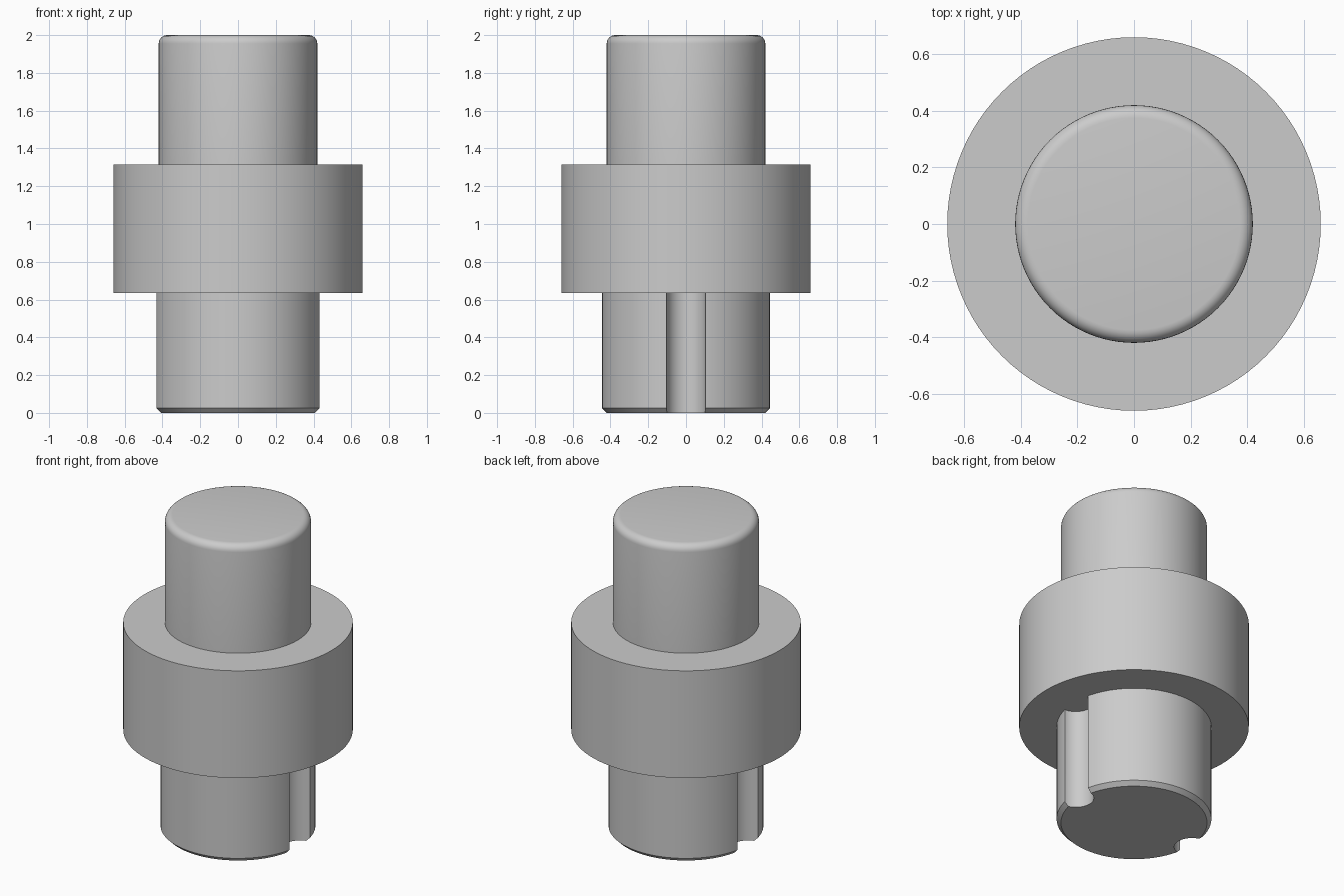
import bpy, math

cube = bpy.data.objects.get("Cube")
if cube:
    bpy.data.objects.remove(cube, do_unlink=True)

grey = bpy.data.materials.new("plain_grey")
grey.use_nodes = True
colour = (0.6, 0.6, 0.6, 1)
grey.diffuse_color = colour
grey.node_tree.nodes["Principled BSDF"].inputs["Base Color"].default_value = colour


def cylinder(name, radius, bottom, top, x=0, sides=96):
    bpy.ops.mesh.primitive_cylinder_add(
        vertices=sides, radius=radius, depth=top - bottom,
        location=(x, 0, (bottom + top) / 2))
    part = bpy.context.object
    part.name = name
    part.data.materials.append(grey)
    return part


def apply(part, kind, **settings):
    bpy.context.view_layer.objects.active = part
    mod = part.modifiers.new(kind.lower(), kind)
    for key, value in settings.items():
        setattr(mod, key, value)
    bpy.ops.object.modifier_apply(modifier=mod.name)


def bevel_rim(part, end, width, segments):
    # Bevel only the rim at one end: -1 is the bottom, 1 is the top
    weights = part.data.attributes.new("bevel_weight_edge", "FLOAT", "EDGE")
    for edge in part.data.edges:
        if all(part.data.vertices[i].co.z * end > 0 for i in edge.vertices):
            weights.data[edge.index].value = 1
    apply(part, "BEVEL", limit_method="WEIGHT", width=width, segments=segments)


def smooth(part):
    bpy.ops.object.select_all(action="DESELECT")
    part.select_set(True)
    bpy.context.view_layer.objects.active = part
    bpy.ops.object.shade_smooth_by_angle(angle=math.radians(30))


COLLAR_BOTTOM, COLLAR_TOP = 0.635, 1.315

# Wide middle collar
collar = cylinder("collar", 0.66, COLLAR_BOTTOM, COLLAR_TOP)

# Upper shaft with a rounded top rim
upper_shaft = cylinder("upper_shaft", 0.42, COLLAR_TOP, 2)
bevel_rim(upper_shaft, 1, 0.045, 6)

# Lower shaft with a chamfered foot
lower_shaft = cylinder("lower_shaft", 0.445, 0, COLLAR_BOTTOM)
bevel_rim(lower_shaft, -1, 0.025, 1)

# Round grooves cut along both sides of the lower shaft
for side in (-1, 1):
    cutter = cylinder("groove_cutter", 0.104, -0.1, 0.8, side * 0.437, 48)
    cutter.hide_render = True
    apply(lower_shaft, "BOOLEAN", object=cutter, operation="DIFFERENCE", solver="EXACT")
    bpy.data.objects.remove(cutter, do_unlink=True)

for part in (collar, upper_shaft, lower_shaft):
    smooth(part)
